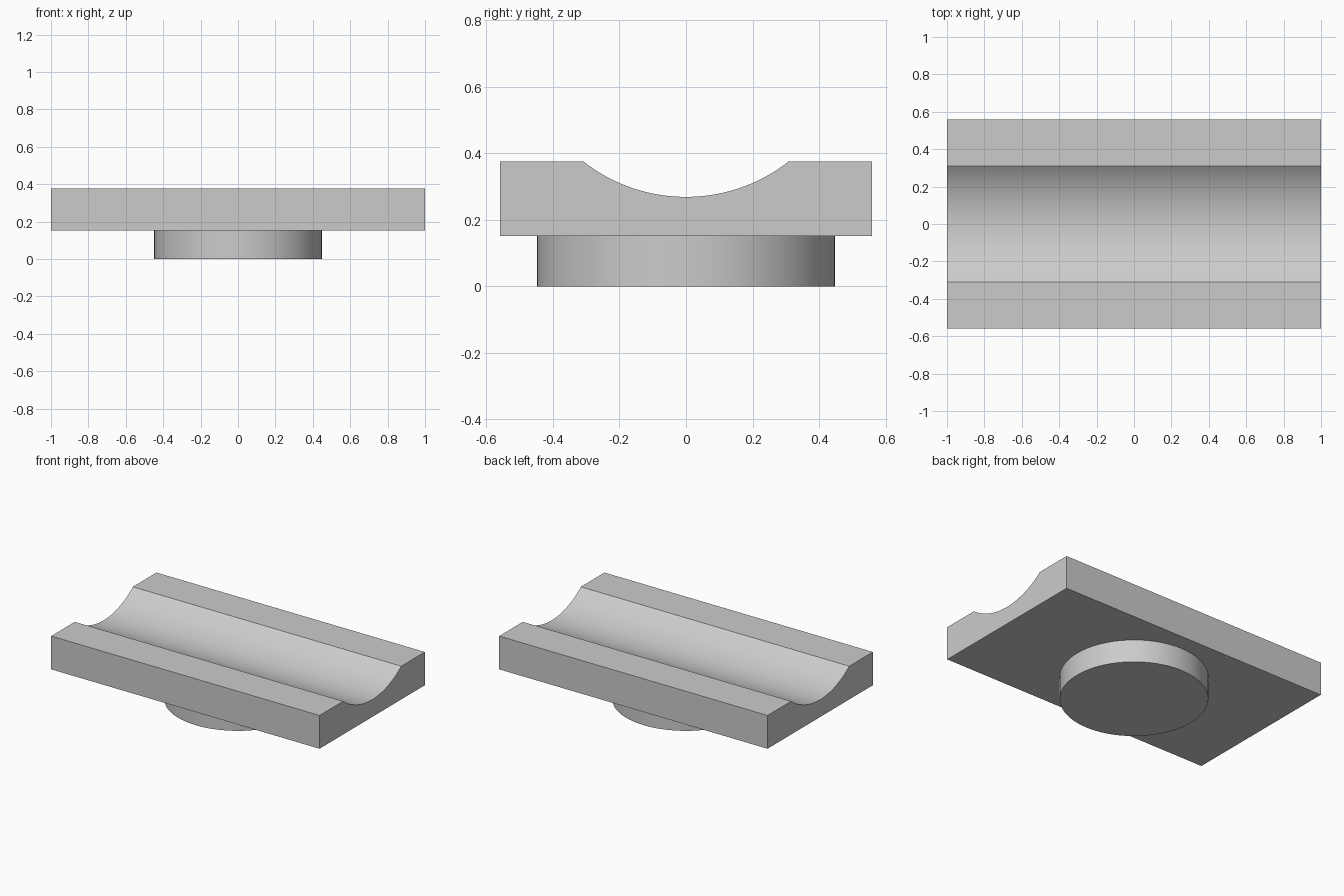
import bpy, bmesh, math

cube = bpy.data.objects.get("Cube")
if cube:
    bpy.data.objects.remove(cube, do_unlink=True)

grey = bpy.data.materials.new("light_grey")
grey.use_nodes = True
colour = (0.6, 0.6, 0.6, 1)
grey.diffuse_color = colour
grey.node_tree.nodes["Principled BSDF"].inputs["Base Color"].default_value = colour


def extrude_profile(name, points, direction):
    """Solid made by extruding a closed outline along a direction."""
    bm = bmesh.new()
    face = bm.faces.new([bm.verts.new(p) for p in points])
    result = bmesh.ops.extrude_face_region(bm, geom=[face], use_keep_orig=True)
    moved = [v for v in result["geom"] if isinstance(v, bmesh.types.BMVert)]
    bmesh.ops.translate(bm, vec=direction, verts=moved)
    bmesh.ops.recalc_face_normals(bm, faces=bm.faces)
    mesh = bpy.data.meshes.new(name)
    bm.to_mesh(mesh)
    bm.free()
    mesh.materials.append(grey)
    obj = bpy.data.objects.new(name, mesh)
    bpy.context.collection.objects.link(obj)
    bpy.ops.object.select_all(action="DESELECT")
    obj.select_set(True)
    bpy.context.view_layer.objects.active = obj
    bpy.ops.object.shade_smooth_by_angle(angle=math.radians(25))
    return obj


# Rectangular plate with a shallow circular groove running along x
HALF_WIDTH, BOTTOM, TOP = 0.56, 0.152, 0.376
GROOVE_RADIUS, GROOVE_CENTRE = 0.5, 0.769
half_angle = math.acos((GROOVE_CENTRE - TOP) / GROOVE_RADIUS)
STEPS = 40
outline = [(-1, HALF_WIDTH, TOP), (-1, HALF_WIDTH, BOTTOM),
           (-1, -HALF_WIDTH, BOTTOM), (-1, -HALF_WIDTH, TOP)]
for i in range(STEPS + 1):
    a = half_angle * (2 * i / STEPS - 1)
    outline.append((-1, GROOVE_RADIUS * math.sin(a),
                    GROOVE_CENTRE - GROOVE_RADIUS * math.cos(a)))
extrude_profile("grooved_plate", outline, (2, 0, 0))

# Round boss under the plate
BOSS_RADIUS, SIDES = 0.448, 96
circle = [(BOSS_RADIUS * math.cos(math.tau * i / SIDES),
           BOSS_RADIUS * math.sin(math.tau * i / SIDES), 0) for i in range(SIDES)]
extrude_profile("round_boss", circle, (0, 0, BOTTOM))
